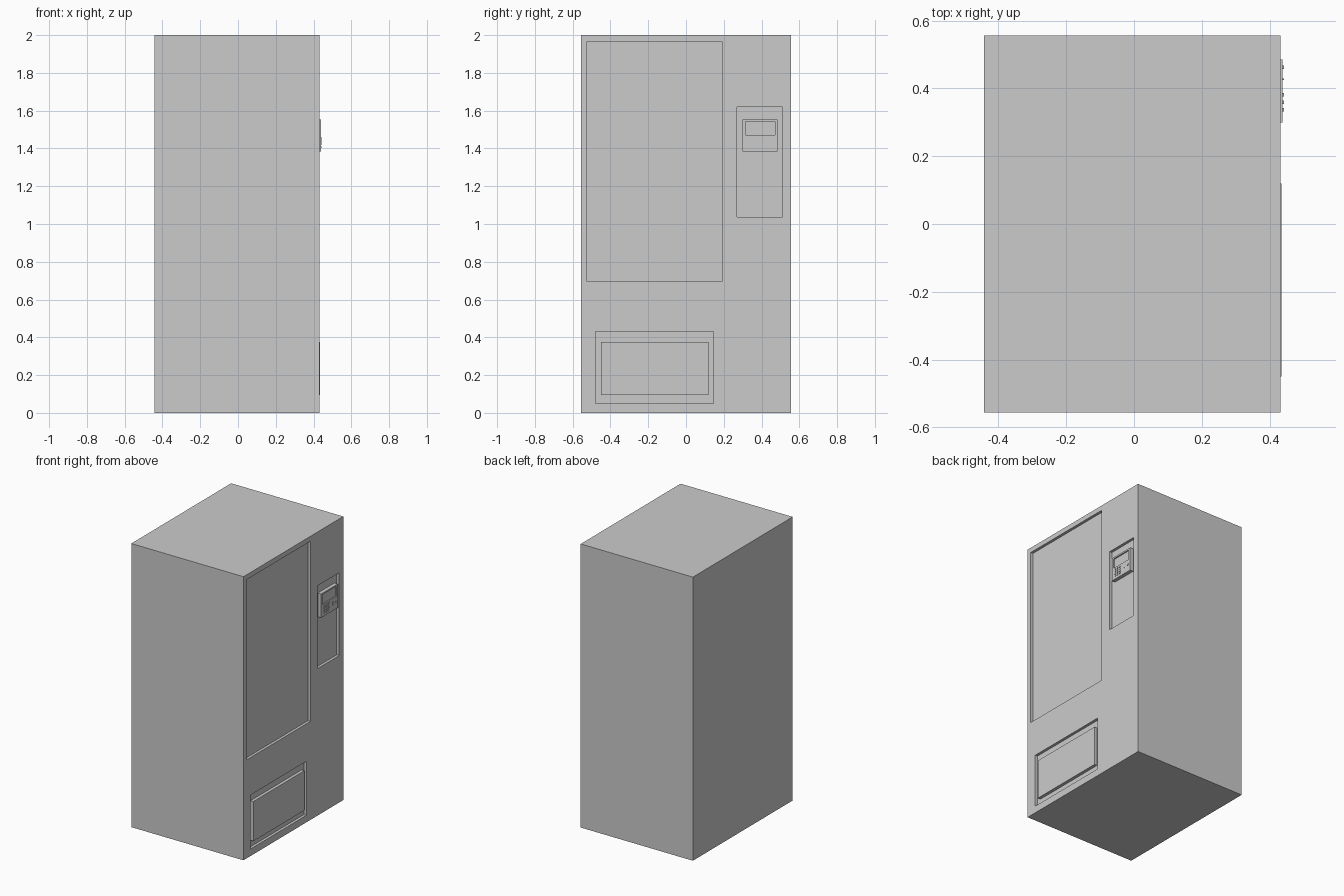
import bpy, bmesh
from mathutils import Matrix

if "Cube" in bpy.data.objects:
    bpy.data.objects.remove(bpy.data.objects["Cube"])

FACE = 0.432     # x of the front sheet
FLOOR = 0.413    # x of the recess floors


def box(name, x, y, z):
    """Axis-aligned box from (min, max) ranges."""
    bm = bmesh.new()
    size = [r[1] - r[0] for r in (x, y, z)]
    mid = [(r[0] + r[1]) / 2 for r in (x, y, z)]
    bmesh.ops.create_cube(bm, size=1, matrix=Matrix.Translation(mid) @ Matrix.Diagonal((*size, 1)))
    me = bpy.data.meshes.new(name)
    bm.to_mesh(me)
    bm.free()
    ob = bpy.data.objects.new(name, me)
    bpy.context.collection.objects.link(ob)
    return ob


def recess(target, name, x, y, z):
    """Cut a rectangular pocket into the target."""
    cutter = box(name + "_cutter", x, y, z)
    cutter.hide_render = True
    cutter.hide_viewport = False
    cutter.display_type = 'WIRE'
    mod = target.modifiers.new(name, 'BOOLEAN')
    mod.operation = 'DIFFERENCE'
    mod.solver = 'EXACT'
    mod.object = cutter


# Cabinet with window, control and delivery recesses
cabinet = box("cabinet", (-0.443, FACE), (-0.556, 0.556), (0, 2))
recess(cabinet, "window", (FLOOR, 0.5), (-0.525, 0.19), (0.695, 1.965))
recess(cabinet, "control_recess", (FLOOR, 0.5), (0.27, 0.51), (1.037, 1.62))
recess(cabinet, "delivery_recess", (FLOOR, 0.5), (-0.48, 0.145), (0.05, 0.43))

# Delivery flap
box("delivery_flap", (FLOOR - 0.002, 0.435), (-0.45, 0.12), (0.095, 0.375))

# Payment unit with a sunken display
unit = box("payment_unit", (FLOOR - 0.002, 0.439), (0.30, 0.485), (1.385, 1.553))
recess(unit, "display", (0.431, 0.5), (0.315, 0.47), (1.472, 1.542))

# Keypad
for col in range(3):
    for row in range(4):
        y, z = 0.332 + col * 0.022, 1.403 + row * 0.016
        box("keypad_button", (0.436, 0.443), (y, y + 0.01), (z, z + 0.009))

# Coin slot and return button
box("coin_slot", (0.436, 0.443), (0.425, 0.43), (1.425, 1.45))
box("return_button", (0.436, 0.443), (0.458, 0.468), (1.43, 1.44))
